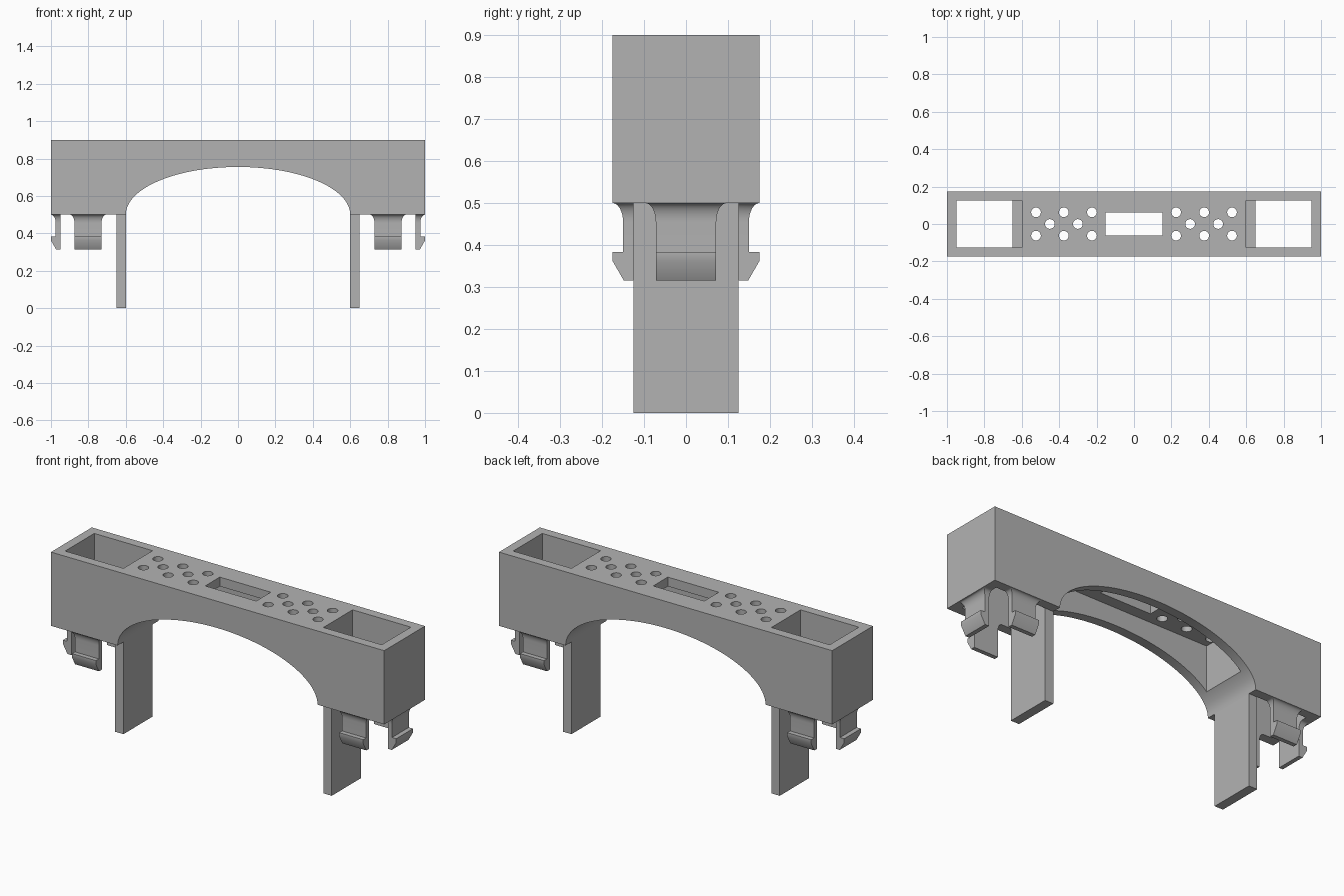
import bpy, bmesh, math
from mathutils import Matrix, Vector

if "Cube" in bpy.data.objects:
    bpy.data.objects.remove(bpy.data.objects["Cube"], do_unlink=True)

grey = bpy.data.materials.new("mid grey")
grey.use_nodes = True
grey.diffuse_color = (0.45, 0.45, 0.45, 1)
grey.node_tree.nodes["Principled BSDF"].inputs["Base Color"].default_value = (0.45, 0.45, 0.45, 1)


def make(name, bm):
    bmesh.ops.recalc_face_normals(bm, faces=bm.faces)
    mesh = bpy.data.meshes.new(name)
    bm.to_mesh(mesh)
    bm.free()
    mesh.materials.append(grey)
    ob = bpy.data.objects.new(name, mesh)
    bpy.context.collection.objects.link(ob)
    return ob


def smooth(ob):
    bpy.ops.object.select_all(action='DESELECT')
    bpy.context.view_layer.objects.active = ob
    ob.select_set(True)
    bpy.ops.object.shade_smooth_by_angle(angle=math.radians(30))


def add_box(bm, lo, hi):
    lo, hi = Vector(lo), Vector(hi)
    mat = Matrix.Translation((lo + hi) / 2) @ Matrix.Diagonal((*(hi - lo), 1))
    bmesh.ops.create_cube(bm, size=1, matrix=mat)


def cut(ob, cutter):
    bpy.context.view_layer.objects.active = ob
    mod = ob.modifiers.new("cut", 'BOOLEAN')
    mod.operation, mod.solver, mod.object = 'DIFFERENCE', 'EXACT', cutter
    bpy.ops.object.modifier_apply(modifier=mod.name)
    bpy.data.objects.remove(cutter, do_unlink=True)


# Bridge body: block outline with an elliptical arch, extruded in depth
BASE, TOP, DEPTH, WALL = 0.5, 0.9, 0.175, 0.125
STEPS = 48
outline = [(-1, BASE), (-1, TOP), (1, TOP), (1, BASE)]
for i in range(STEPS + 1):
    a = math.pi * i / STEPS
    outline.append((0.6 * math.cos(a), BASE + 0.255 * math.sin(a)))
bm = bmesh.new()
face = bm.faces.new([bm.verts.new((x, -DEPTH, z)) for x, z in outline])
ext = bmesh.ops.extrude_face_region(bm, geom=[face])
bmesh.ops.translate(bm, vec=(0, 2 * DEPTH, 0),
                    verts=[v for v in ext["geom"] if isinstance(v, bmesh.types.BMVert)])
body = make("bridge_body", bm)

# Hollow underside and the two open end pockets
bm = bmesh.new()
add_box(bm, (-0.55, -WALL, 0.3), (0.55, WALL, 0.85))
for lo, hi in ((-0.95, -0.6), (0.6, 0.95)):
    add_box(bm, (lo, -WALL, 0.3), (hi, WALL, 1))
cut(body, make("pocket_cutter", bm))

# Centre slot and round holes through the top plate
bm = bmesh.new()
add_box(bm, (-0.153, -0.0625, 0.8), (0.153, 0.0625, 1))
for side in (-1, 1):
    spots = [(x, y) for x in (0.225, 0.375, 0.524) for y in (-0.0625, 0.0625)]
    for x, y in spots + [(0.3, 0), (0.45, 0)]:
        bmesh.ops.create_cone(bm, cap_ends=True, segments=24, radius1=0.026, radius2=0.026,
                              depth=0.2, matrix=Matrix.Translation((side * x, y, 0.9)))
cut(body, make("hole_cutter", bm))
smooth(body)

# Legs rising into the pockets
for side, label in ((1, "left"), (-1, "right")):
    bm = bmesh.new()
    x0, x1 = sorted((side * 0.6, side * 0.65))
    add_box(bm, (x0, -WALL, 0), (x1, WALL, 0.6))
    make(label + "_leg", bm)


# Snap clip: rows of (height, outward reach, half width), flared at the root
def make_clip(name, origin, angle):
    rows = []
    for i in range(9):
        a = math.pi / 2 * i / 8
        flare = 1 - math.sin(a)
        rows.append((BASE - 0.045 * (1 - math.cos(a)), 0.025 + 0.025 * flare, 0.072 + 0.025 * flare))
    rows += [(z, d, 0.072) for z, d in ((0.383, 0.025), (0.383, 0.05), (0.362, 0.05), (0.315, 0.023))]
    bm = bmesh.new()
    rings = []
    for z, d, w in rows:
        rings.append([bm.verts.new(p) for p in ((0, -w, z), (d, -w, z), (d, w, z), (0, w, z))])
    for upper, lower in zip(rings, rings[1:]):
        for k in range(4):
            n = (k + 1) % 4
            quad = [upper[k], upper[n], lower[n], lower[k]]
            if (upper[k].co - lower[k].co).length < 1e-6 and (upper[n].co - lower[n].co).length < 1e-6:
                continue
            bm.faces.new(quad)
    bm.faces.new(rings[0])
    bm.faces.new(rings[-1])
    bmesh.ops.remove_doubles(bm, verts=bm.verts, dist=1e-5)
    bmesh.ops.transform(bm, verts=bm.verts,
                        matrix=Matrix.Translation(origin) @ Matrix.Rotation(angle, 4, 'Z'))
    smooth(make(name, bm))


for side, label in ((1, "left"), (-1, "right")):
    make_clip(label + "_end_clip", (side * 0.95, 0, 0), 0 if side > 0 else math.pi)
    make_clip(label + "_front_clip", (side * 0.802, -WALL, 0), -math.pi / 2)
    make_clip(label + "_back_clip", (side * 0.802, WALL, 0), math.pi / 2)
